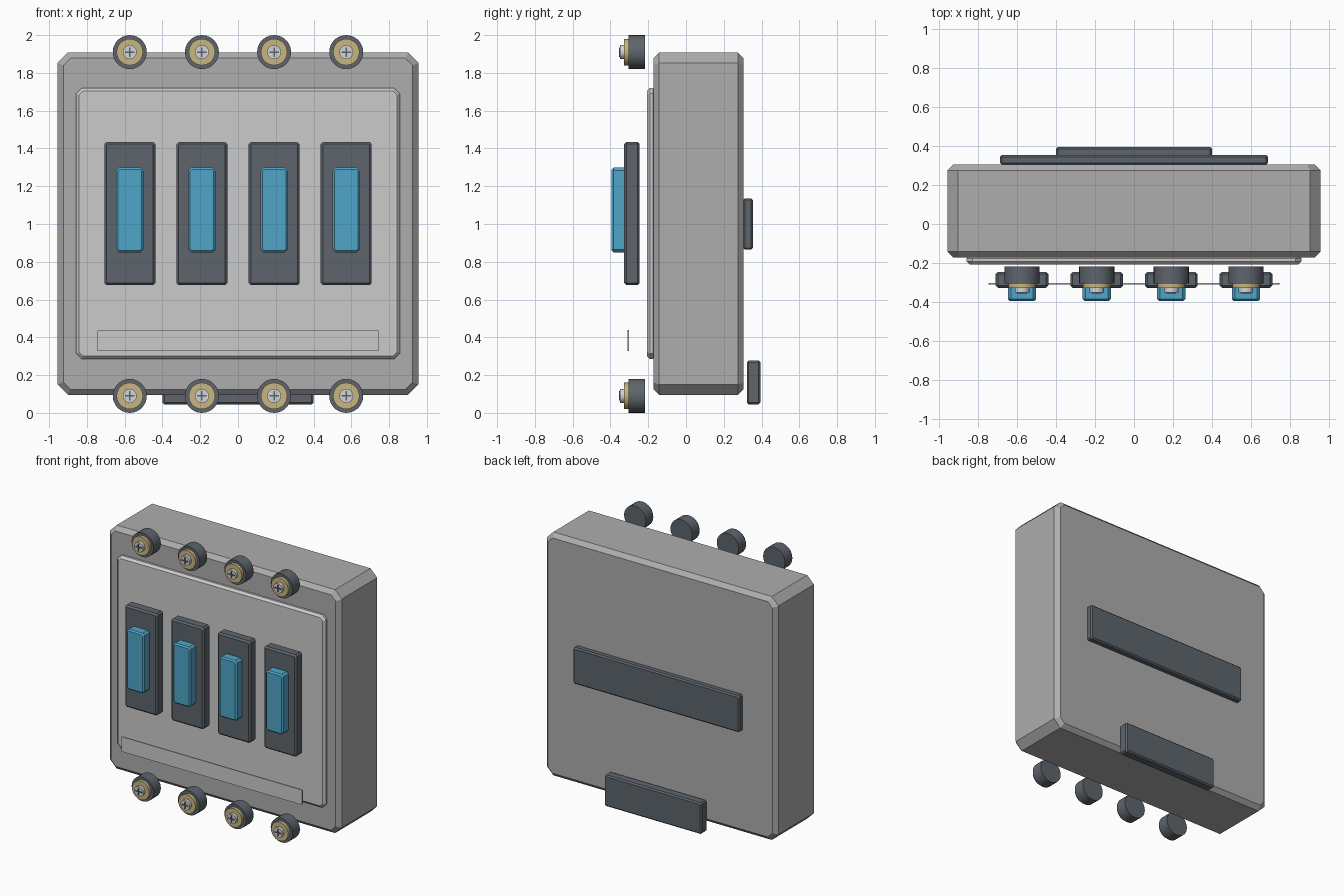
import bpy, bmesh
from math import radians
from mathutils import Matrix

if "Cube" in bpy.data.objects:
    bpy.data.objects.remove(bpy.data.objects["Cube"])


def material(name, rgb):
    m = bpy.data.materials.new(name)
    m.diffuse_color = (*rgb, 1)
    m.use_nodes = True
    m.node_tree.nodes["Principled BSDF"].inputs["Base Color"].default_value = m.diffuse_color
    return m


CASE = material("case_grey", (0.42, 0.42, 0.42))
PANEL = material("panel_grey", (0.58, 0.59, 0.60))
DARK = material("dark_slate", (0.11, 0.13, 0.15))
BLUE = material("switch_blue", (0.08, 0.38, 0.58))
BRASS = material("brass", (0.58, 0.46, 0.22))
STEEL = material("steel", (0.65, 0.66, 0.68))


def finish(bm, name, mat):
    bmesh.ops.recalc_face_normals(bm, faces=bm.faces)
    me = bpy.data.meshes.new(name)
    bm.to_mesh(me)
    bm.free()
    me.materials.append(mat)
    ob = bpy.data.objects.new(name, me)
    bpy.context.collection.objects.link(ob)
    return ob


def plate(name, x, y, z, mat, corner=0.0, edge=0.0):
    """Box from ranges; corners chamfered along y, then front/back rims chamfered."""
    bm = bmesh.new()
    bmesh.ops.create_cube(bm, size=1)
    for v in bm.verts:
        v.co = [(r[0] + r[1]) / 2 + c * (r[1] - r[0]) for r, c in zip((x, y, z), v.co)]

    def along_y(e):
        return abs(e.verts[0].co.y - e.verts[1].co.y) > 1e-5

    if corner:
        bmesh.ops.bevel(bm, geom=[e for e in bm.edges if along_y(e)], offset=corner,
                        segments=1, affect='EDGES', profile=0.5)
    if edge:
        bmesh.ops.bevel(bm, geom=[e for e in bm.edges if not along_y(e)], offset=edge,
                        segments=1, affect='EDGES', profile=0.5)
    return finish(bm, name, mat)


def disc(name, x, z, y0, y1, r, mat):
    """Cylinder lying along y."""
    bm = bmesh.new()
    bmesh.ops.create_cone(bm, cap_ends=True, segments=28, radius1=r, radius2=r,
                          depth=abs(y1 - y0),
                          matrix=Matrix.Translation((x, (y0 + y1) / 2, z))
                          @ Matrix.Rotation(radians(90), 4, 'X'))
    ob = finish(bm, name, mat)
    bpy.ops.object.select_all(action='DESELECT')
    bpy.context.view_layer.objects.active = ob
    ob.select_set(True)
    bpy.ops.object.shade_smooth_by_angle(angle=radians(35))
    return ob


# Enclosure and raised front panel
plate("enclosure", (-0.955, 0.955), (-0.172, 0.305), (0.095, 1.908), CASE, 0.055, 0.03)
plate("front_panel", (-0.858, 0.858), (-0.207, -0.16), (0.285, 1.72), PANEL, 0.03, 0.016)

# Blank label strip
plate("label_strip", (-0.745, 0.745), (-0.31, -0.301), (0.327, 0.438), PANEL, 0.004)

# Rear mounting rail and clip
plate("rear_rail", (-0.685, 0.685), (0.302, 0.354), (0.864, 1.136), DARK, 0.01, 0.01)
plate("rear_clip", (-0.4, 0.4), (0.322, 0.394), (0.045, 0.278), DARK, 0.01, 0.01)

for i in range(4):
    cx = (i - 1.5) * 0.382

    # Breaker module and its toggle
    plate(f"breaker_{i+1}", (cx - 0.135, cx + 0.135), (-0.327, -0.245),
          (0.676, 1.435), DARK, 0.012, 0.012)
    plate(f"toggle_{i+1}", (cx - 0.072, cx + 0.072), (-0.394, -0.315),
          (0.85, 1.298), BLUE, 0.015, 0.01)

    # Screw terminals above and below
    for row, cz in (("lower", 0.09), ("upper", 1.91)):
        tag = f"{row}_{i+1}"
        disc(f"terminal_{tag}", cx, cz, -0.305, -0.218, 0.09, DARK)
        disc(f"washer_{tag}", cx, cz, -0.328, -0.30, 0.07, BRASS)
        disc(f"screw_{tag}", cx, cz, -0.35, -0.32, 0.037, STEEL)
        for part, hx, hz in (("flat", 0.025, 0.004), ("upright", 0.004, 0.025)):
            plate(f"screw_slot_{part}_{tag}", (cx - hx, cx + hx), (-0.356, -0.345),
                  (cz - hz, cz + hz), DARK)
